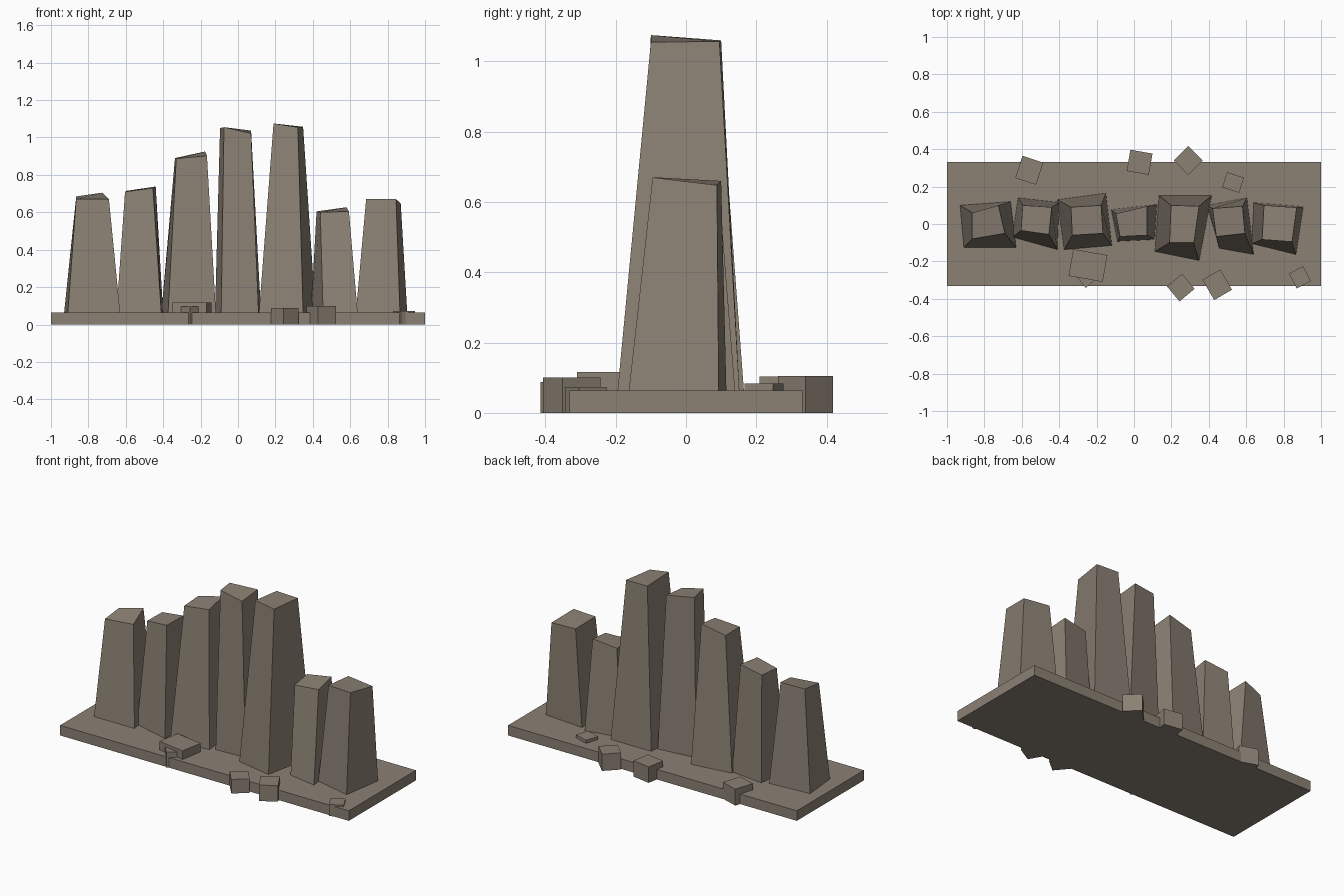
import bpy
import math

cube = bpy.data.objects.get("Cube")
if cube:
    bpy.data.objects.remove(cube, do_unlink=True)

stone = bpy.data.materials.new("weathered stone")
stone.use_nodes = True
colour = (0.26, 0.22, 0.175, 1)
stone.diffuse_color = colour
stone.node_tree.nodes["Principled BSDF"].inputs["Base Color"].default_value = colour
stone.node_tree.nodes["Principled BSDF"].inputs["Roughness"].default_value = 0.9

SLAB_TOP = 0.063


def hexahedron(name, bottom, top):
    """Flat-sided block between two four-cornered rings."""
    faces = [(3, 2, 1, 0), (4, 5, 6, 7)]
    faces += [(i, (i + 1) % 4, (i + 1) % 4 + 4, i + 4) for i in range(4)]
    mesh = bpy.data.meshes.new(name)
    mesh.from_pydata(list(bottom) + list(top), [], faces)
    mesh.materials.append(stone)
    obj = bpy.data.objects.new(name, mesh)
    bpy.context.collection.objects.link(obj)
    return obj


def box(name, x, y, width, depth, height, angle=0):
    """Upright box standing on the ground, turned about z."""
    c, s = math.cos(math.radians(angle)), math.sin(math.radians(angle))
    ring = [(u * width / 2, v * depth / 2) for u, v in ((-1, -1), (1, -1), (1, 1), (-1, 1))]
    ring = [(x + c * u - s * v, y + s * u + c * v) for u, v in ring]
    hexahedron(name, [(*p, 0) for p in ring], [(*p, height) for p in ring])


def pillar(name, foot, head, heights):
    """Tapered stone; corners run front left of picture, counter-clockwise."""
    hexahedron(name, [(*p, SLAB_TOP - 0.003) for p in foot],
               [(*p, z) for p, z in zip(head, heights)])


# Ground slab
box("base_slab", 0, 0, 2, 0.664, SLAB_TOP)

# Standing stones, from -x to +x
pillar("stone_1", [(-.91, -.125), (-.63, -.125), (-.66, .12), (-.93, .10)],
       [(-.865, -.08), (-.69, -.05), (-.725, .10), (-.865, .06)], (.67, .67, .705, .685))
pillar("stone_2", [(-.65, -.07), (-.41, -.137), (-.4, .115), (-.62, .14)],
       [(-.604, -.035), (-.455, -.056), (-.44, .09), (-.595, .1)], (.71, .73, .738, .715))
pillar("stone_3", [(-.374, -.137), (-.118, -.115), (-.15, .165), (-.41, .13)],
       [(-.33, -.06), (-.166, -.05), (-.176, .1), (-.337, .09)], (.887, .902, .925, .89))
pillar("stone_4", [(-.09, -.093), (.11, -.083), (.123, .105), (-.123, .077)],
       [(-.075, -.067), (.07, -.06), (.07, .095), (-.096, .055)], (1.055, 1.022, 1.037, 1.05))
pillar("stone_5", [(.112, -.147), (.348, -.195), (.415, .152), (.134, .152)],
       [(.19, -.1), (.32, -.1), (.348, .095), (.198, .1)], (1.075, 1.055, 1.057, 1.06))
pillar("stone_6", [(.455, -.13), (.64, -.163), (.604, .14), (.39, .1)],
       [(.44, -.067), (.593, -.05), (.58, .095), (.42, .083)], (.6, .605, .627, .605))
pillar("stone_7", [(.63, -.105), (.866, -.163), (.905, .093), (.64, .115)],
       [(.685, -.083), (.845, -.095), (.87, .088), (.695, .1)], (.67, .67, .648, .66))

# Loose rubble: x, y, width, depth, height, angle
rubble = [
    (-.56, .287, .117, .125, .103, -18),
    (.03, .33, .12, .115, .10, -10),
    (.29, .34, .11, .11, .105, 45),
    (.53, .222, .095, .085, .083, -18),
    (-.246, -.222, .185, .145, .117, -10),
    (-.253, -.285, .08, .08, .097, 40),
    (.25, -.34, .105, .105, .088, 40),
    (.445, -.325, .11, .125, .10, 30),
    (.887, -.285, .085, .09, .073, 28),
]
for number, values in enumerate(rubble, 1):
    box(f"rubble_{number}", *values)
